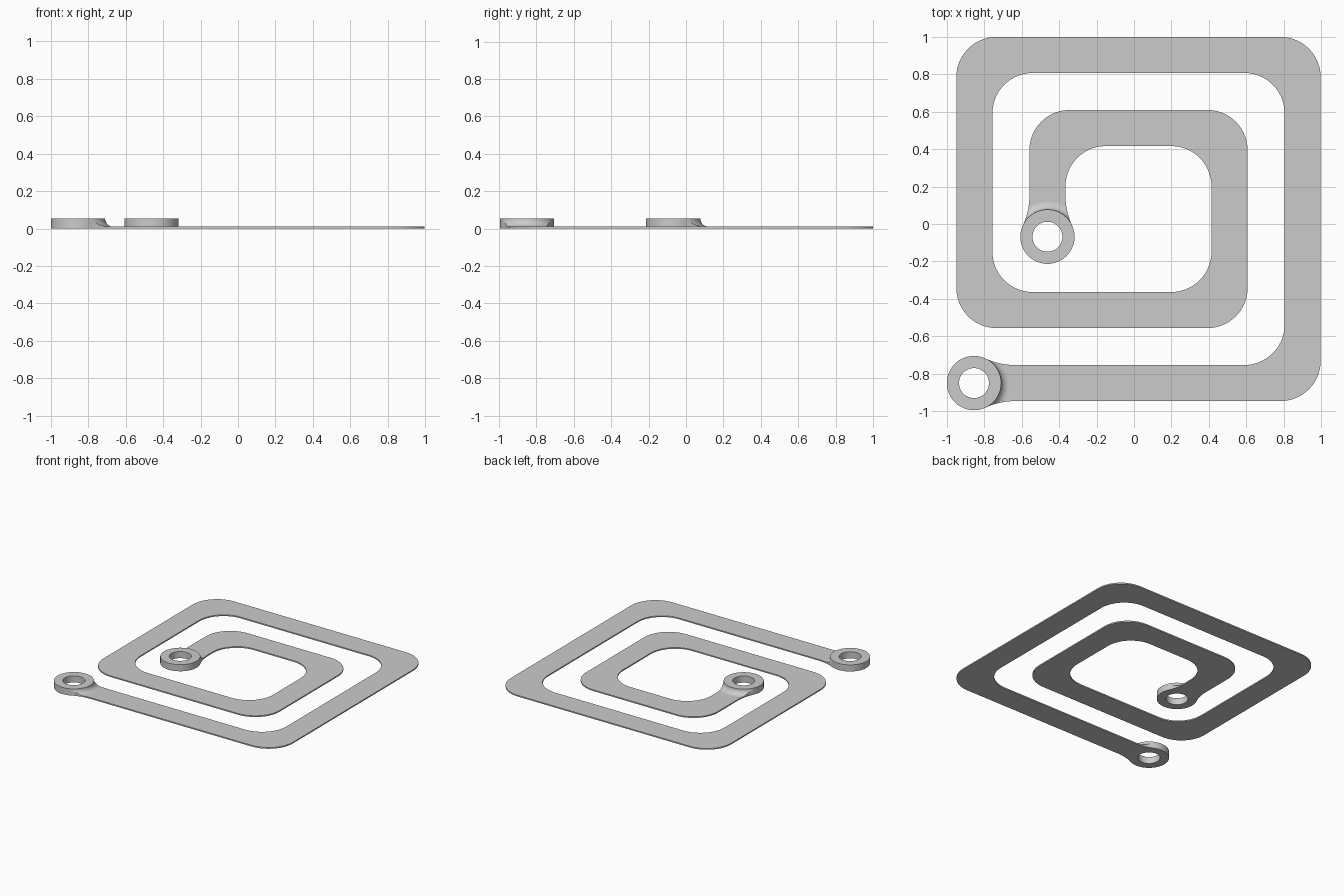
import bpy, bmesh, math
from mathutils import Vector, Matrix

if "Cube" in bpy.data.objects:
    bpy.data.objects.remove(bpy.data.objects["Cube"])

HALF, THICK, BEND = 0.0965, 0.01, 0.215        # strip half width, thickness, corner radius
RING, HOLE, TALL = 0.145, 0.08, 0.053          # terminal ring radii and height
FLARE = 0.365                                  # neck radius where strip meets ring
WELD = TALL - THICK                            # weld radius between ring and strip
CX, CY = math.sqrt((RING + FLARE) ** 2 - (HALF + FLARE) ** 2), HALF + FLARE
PHI = math.atan2(CY, CX)

# Centre line of the spiral, from the outer ring to the inner ring
path = [Vector(p) for p in ((-0.855, -0.85), (0.901, -0.85), (0.901, 0.9035),
        (-0.853, 0.9035), (-0.853, -0.46), (0.5105, -0.46), (0.5105, 0.513),
        (-0.4625, 0.513), (-0.4625, -0.068))]

metal = bpy.data.materials.new("grey metal")
metal.use_nodes = True
GREY = (0.6, 0.6, 0.6, 1)
metal.diffuse_color = GREY
metal.node_tree.nodes["Principled BSDF"].inputs["Base Color"].default_value = GREY


def finish(bm, name):
    bmesh.ops.recalc_face_normals(bm, faces=bm.faces)
    mesh = bpy.data.meshes.new(name)
    bm.to_mesh(mesh)
    bm.free()
    mesh.materials.append(metal)
    obj = bpy.data.objects.new(name, mesh)
    bpy.context.collection.objects.link(obj)
    bpy.ops.object.select_all(action='DESELECT')
    obj.select_set(True)
    bpy.context.view_layer.objects.active = obj
    bpy.ops.object.shade_smooth_by_angle(angle=math.radians(30))
    return obj


def steps(a, b, n):
    return [a + (b - a) * i / n for i in range(n + 1)]


def corner(i, side, n=14):
    """Rounded corner of one strip edge; side 1 is outer, -1 is inner."""
    d_in = (path[i] - path[i - 1]).normalized()
    d_out = (path[i + 1] - path[i]).normalized()
    c = path[i] + side * HALF * (d_in - d_out) + BEND * (d_out - d_in)
    return [c + BEND * (d_in * math.sin(a) - d_out * math.cos(a))
            for a in steps(0, math.pi / 2, n)]


def neck(centre, u):
    """Flared strip end wrapping the front of a ring."""
    v = Vector((-u.y, u.x))
    flare = [(CX - FLARE * math.sin(b), CY - FLARE * math.cos(b))
             for b in steps(0, math.pi / 2 - PHI, 10)]
    arc = [(RING * math.cos(a), RING * math.sin(a)) for a in steps(PHI, -PHI, 24)]
    pts = flare + arc[1:-1] + [(x, -y) for x, y in reversed(flare)]
    return [centre + x * u + y * v for x, y in pts]


def make_strip():
    u1 = (path[1] - path[0]).normalized()
    u2 = (path[-2] - path[-1]).normalized()
    turns = range(1, len(path) - 1)
    outline = neck(path[0], u1)
    outline += [p for i in turns for p in corner(i, 1)]
    outline += neck(path[-1], u2)
    outline += [p for i in reversed(turns) for p in reversed(corner(i, -1))]
    bm = bmesh.new()
    face = bm.faces.new([bm.verts.new((p.x, p.y, 0)) for p in outline])
    top = bmesh.ops.extrude_face_region(bm, geom=[face], use_keep_orig=True)["geom"]
    bmesh.ops.translate(bm, vec=(0, 0, THICK),
                        verts=[g for g in top if isinstance(g, bmesh.types.BMVert)])
    finish(bm, "spiral_strip")


def make_ring(name, centre):
    bm = bmesh.new()
    section = bm.faces.new([bm.verts.new(p) for p in
                            ((HOLE, 0, 0), (RING, 0, 0), (RING, 0, TALL), (HOLE, 0, TALL))])
    edges = list(section.edges)
    bm.faces.remove(section)
    bmesh.ops.spin(bm, geom=edges, axis=(0, 0, 1), cent=(0, 0, 0),
                   angle=math.tau, steps=72, use_merge=True)
    bmesh.ops.remove_doubles(bm, verts=bm.verts, dist=1e-5)
    finish(bm, name).location = (centre.x, centre.y, 0)


def make_weld(name, centre, u):
    """Concave fillet from the ring top down to the strip, cut by the strip edge."""
    bm = bmesh.new()
    rows = []
    for a in steps(-PHI * 0.98, PHI * 0.98, 40):
        along = CX * math.cos(a) + CY * abs(math.sin(a))
        disc = along ** 2 - CX ** 2 - CY ** 2 + FLARE ** 2
        edge = along - math.sqrt(disc) if disc > 0 else RING + WELD
        reach = min(WELD, edge - RING)
        row = []
        for s in steps(0, 1, 10):
            d = reach * s * s
            z = TALL - math.sqrt(max(0, WELD ** 2 - (WELD - d) ** 2))
            row.append(bm.verts.new(((RING + d) * math.cos(a), (RING + d) * math.sin(a), z)))
        rows.append(row)
    for r, q in zip(rows, rows[1:]):
        for k in range(len(r) - 1):
            bm.faces.new((r[k], r[k + 1], q[k + 1], q[k]))
    # Side walls down to the strip
    rim = [e for e in bm.edges if e.is_boundary]
    for g in bmesh.ops.extrude_edge_only(bm, edges=rim)["geom"]:
        if isinstance(g, bmesh.types.BMVert):
            g.co.z = THICK * 0.9
    bmesh.ops.transform(bm, matrix=Matrix.Rotation(math.atan2(u.y, u.x), 4, 'Z'), verts=bm.verts)
    finish(bm, name).location = (centre.x, centre.y, 0)


make_strip()
for label, at, nxt in (("outer", path[0], path[1]), ("inner", path[-1], path[-2])):
    make_ring(label + "_terminal_ring", at)
    make_weld(label + "_ring_weld", at, (nxt - at).normalized())
